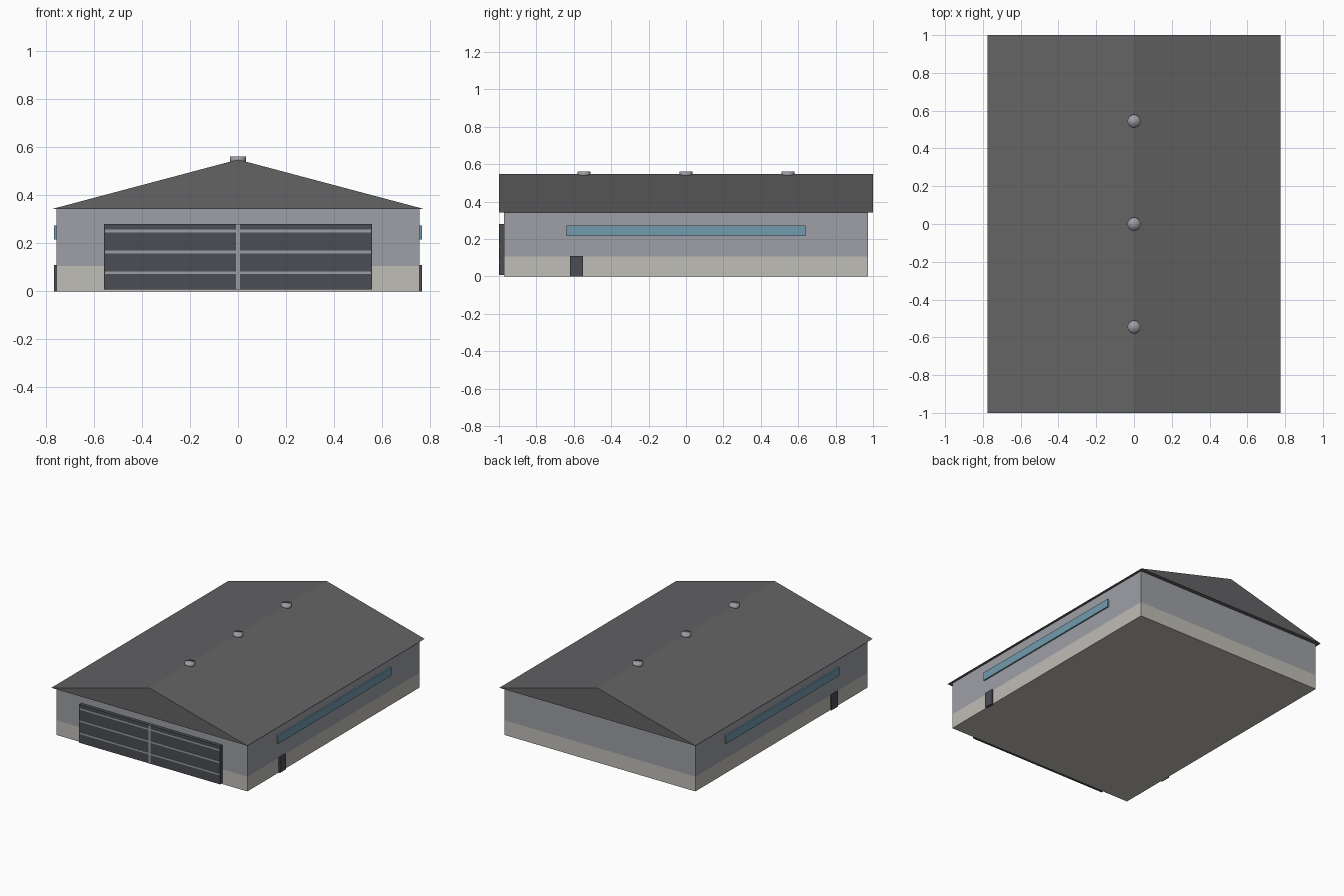
import bpy, bmesh

if "Cube" in bpy.data.objects:
    bpy.data.objects.remove(bpy.data.objects["Cube"])

def mat(name, r, g, b):
    m = bpy.data.materials.new(name)
    m.diffuse_color = (r, g, b, 1)
    m.use_nodes = True
    m.node_tree.nodes["Principled BSDF"].inputs["Base Color"].default_value = m.diffuse_color
    return m

WALL = mat("wall_grey", 0.34, 0.35, 0.38)
BASE = mat("base_concrete", 0.53, 0.51, 0.47)
ROOF = mat("roof_grey", 0.125, 0.125, 0.13)
DARK = mat("door_dark", 0.07, 0.075, 0.088)
GLASS = mat("window_blue", 0.17, 0.33, 0.42)
METAL = mat("trim_metal", 0.33, 0.34, 0.37)

def finish(name, bm, m):
    bmesh.ops.recalc_face_normals(bm, faces=bm.faces)
    me = bpy.data.meshes.new(name)
    bm.to_mesh(me)
    bm.free()
    me.materials.append(m)
    ob = bpy.data.objects.new(name, me)
    bpy.context.collection.objects.link(ob)
    return ob

def box(name, x, y, z, m):
    bm = bmesh.new()
    bmesh.ops.create_cube(bm, size=1)
    for v in bm.verts:
        v.co = [r[0] if c < 0 else r[1] for c, r in zip(v.co, (x, y, z))]
    return finish(name, bm, m)

# Walls: concrete plinth with cladding above
box("base_wall", (-.755, .755), (-.972, .972), (0, .105), BASE)
box("upper_wall", (-.755, .755), (-.972, .972), (.105, .342), WALL)

# Gabled roof: solid triangular prism
bm = bmesh.new()
f = bm.faces.new([bm.verts.new(p) for p in ((-.775, -1, .342), (.775, -1, .342), (0, -1, .548))])
ext = bmesh.ops.extrude_face_region(bm, geom=[f], use_keep_orig=True)
bmesh.ops.translate(bm, vec=(0, 2, 0), verts=[e for e in ext["geom"] if isinstance(e, bmesh.types.BMVert)])
finish("roof", bm, ROOF)

# Main hangar door with rails and centre post
box("main_door", (-.557, .557), (-.997, -.965), (.007, .28), DARK)
for i, z in enumerate((.077, .164, .251)):
    box(f"door_rail_{i + 1}", (-.553, .553), (-.999, -.99), (z - .006, z + .006), METAL)
box("door_centre_post", (-.008, .008), (-1, -.99), (.007, .28), METAL)

# Strip window and small door on both long sides
for side, s in (("left", -1), ("right", 1)):
    xs = sorted((s * .745, s * .765))
    box(f"{side}_strip_window", xs, (-.64, .64), (.215, .273), GLASS)
    box(f"{side}_side_door", xs, (-.621, -.551), (0, .11), DARK)

# Ridge vents
for i, y in enumerate((-.545, 0, .545)):
    bpy.ops.mesh.primitive_cylinder_add(vertices=24, radius=.034, depth=.03, location=(0, y, .546))
    ob = bpy.context.object
    ob.name = f"ridge_vent_{i + 1}"
    ob.data.materials.append(METAL)
    bpy.ops.object.shade_smooth()
